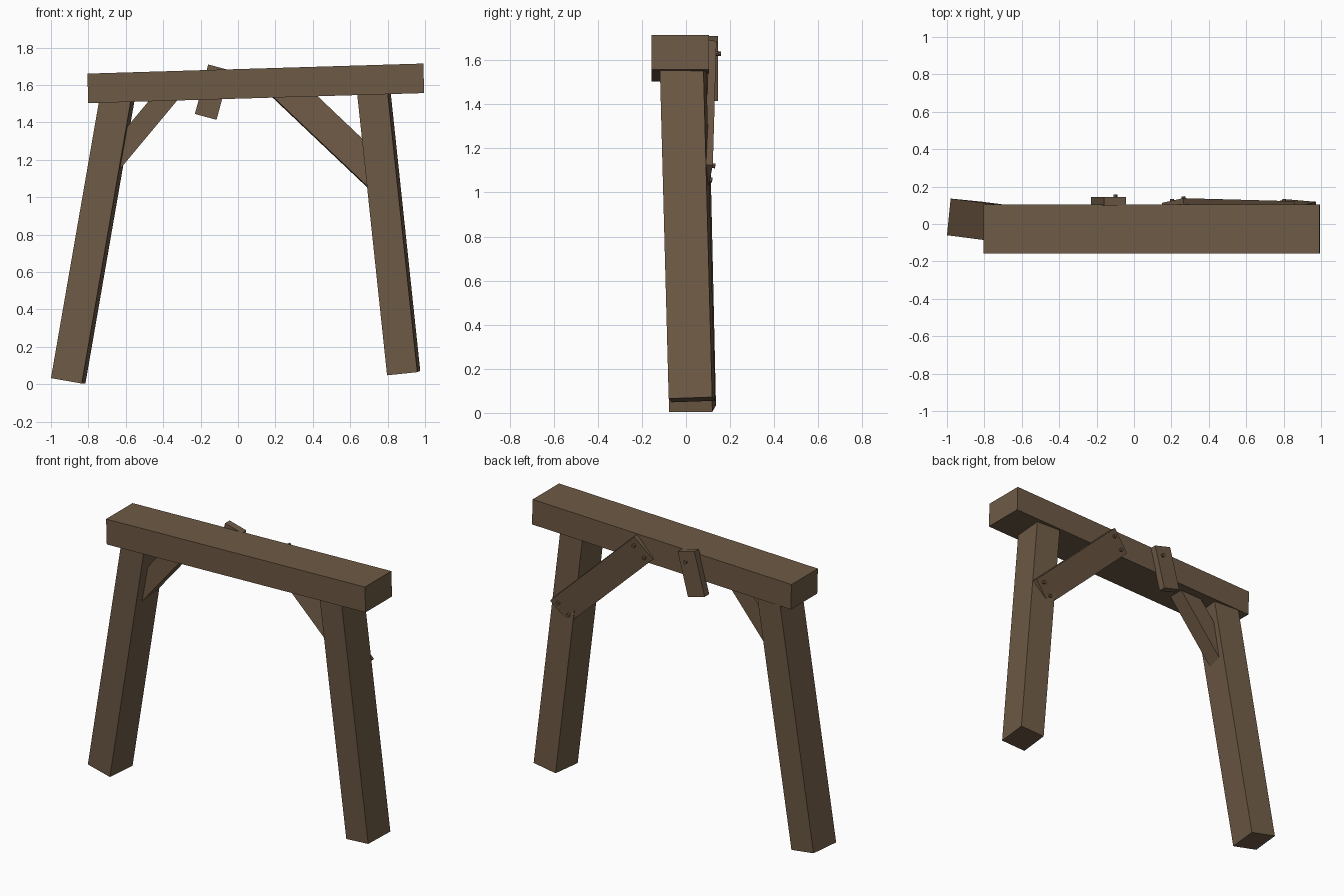
import bpy, bmesh, math
from mathutils import Vector, Matrix

if "Cube" in bpy.data.objects:
    bpy.data.objects.remove(bpy.data.objects["Cube"])

wood = bpy.data.materials.new("brown wood")
wood.diffuse_color = (0.155, 0.102, 0.06, 1)
wood.use_nodes = True
wood.node_tree.nodes["Principled BSDF"].inputs["Base Color"].default_value = wood.diffuse_color


def frame(center, w, v):
    """Matrix with z along w, y close to v, x completing the right-handed frame."""
    w = Vector(w).normalized()
    v = Vector(v)
    v = (v - w * v.dot(w)).normalized()
    u = v.cross(w)
    m = Matrix((u, v, w)).transposed().to_4x4()
    m.translation = Vector(center)
    return m


def finish(name, bm, m):
    me = bpy.data.meshes.new(name)
    bm.to_mesh(me)
    bm.free()
    me.materials.append(wood)
    ob = bpy.data.objects.new(name, me)
    ob.matrix_world = m
    bpy.context.collection.objects.link(ob)
    return ob


def box(name, m, size):
    bm = bmesh.new()
    bmesh.ops.create_cube(bm, size=1)
    bmesh.ops.scale(bm, vec=size, verts=bm.verts)
    return finish(name, bm, m)


def nail(name, m, x, y, z):
    """Small nail head standing on the local +y face."""
    bm = bmesh.new()
    bmesh.ops.create_cone(bm, cap_ends=True, segments=8, radius1=0.011,
                          radius2=0.011, depth=0.03)
    turn = Matrix.Rotation(math.radians(90), 4, 'X')
    return finish(name, bm, m @ Matrix.Translation((x, y, z)) @ turn)


def leg(name, corner, w, v, size):
    """Leg placed by its lower front left corner."""
    m = frame(corner, w, v)
    m.translation = m @ (Vector(size) / 2)
    box(name, m, size)


# Top beam, slightly sloped
box("top_beam", frame((0.095, -0.026, 1.609), (-0.03, 0, 1), (0, 1, 0)),
    (1.797, 0.262, 0.158))

# Splayed, slightly twisted legs
leg("left_leg", (-1.0, -0.06, 0.033), (0.255, -0.033, 1.47), (0.10, 0.995, 0.005),
    (0.168, 0.197, 1.53))
leg("right_leg", (0.797, -0.065, 0.048), (-0.159, -0.04, 1.497), (0.08, 0.997, 0.035),
    (0.163, 0.198, 1.54))

# Inner diagonal brace on the left
box("left_brace", frame((-0.517, 0, 1.377), (0.30, 0, 0.36), (0, 1, 0)),
    (0.115, 0.10, 0.58))

# Plank nailed across the back of the right corner
plank = frame((0.505, 0.1, 1.347), (-0.725, 0.02, 0.688), (-0.103, 0.988, -0.11))
box("right_brace_plank", plank, (0.168, 0.035, 0.82))
for i, z in enumerate((-0.37, 0.37)):
    for j, x in enumerate((-0.045, 0.045)):
        nail(f"plank_nail_{i}{j}", plank, x, 0.018, z)

# Short crooked block nailed to the back of the beam
block = frame((-0.137, 0.122, 1.562), (0.26, 0, 0.966), (0, 1, 0))
box("back_block", block, (0.12, 0.045, 0.274))
nail("block_nail", block, 0.018, 0.022, 0.075)
